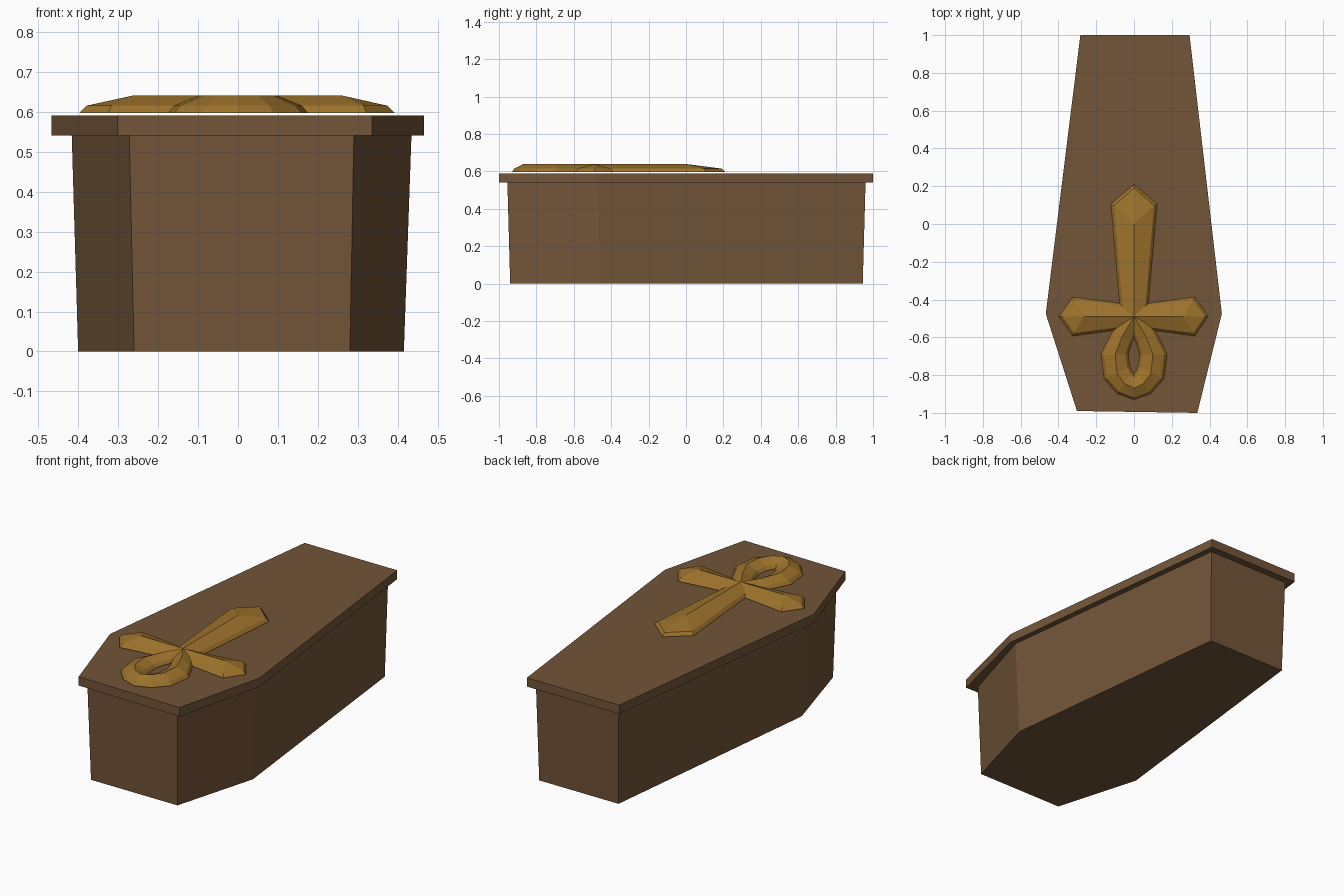
import bpy, bmesh
from mathutils import Vector

if "Cube" in bpy.data.objects:
    bpy.data.objects.remove(bpy.data.objects["Cube"])


def material(name, color):
    m = bpy.data.materials.new(name)
    m.diffuse_color = (*color, 1)
    m.use_nodes = True
    m.node_tree.nodes["Principled BSDF"].inputs["Base Color"].default_value = m.diffuse_color
    return m


WOOD = material("dark_wood", (0.17, 0.09, 0.04))
GOLD = material("aged_gold", (0.34, 0.17, 0.025))


def make_object(name, verts, faces, mat):
    bm = bmesh.new()
    vs = [bm.verts.new(v) for v in verts]
    for f in faces:
        bm.faces.new([vs[i] for i in f])
    bmesh.ops.remove_doubles(bm, verts=bm.verts, dist=1e-5)
    bmesh.ops.recalc_face_normals(bm, faces=bm.faces)
    me = bpy.data.meshes.new(name)
    bm.to_mesh(me)
    bm.free()
    me.materials.append(mat)
    ob = bpy.data.objects.new(name, me)
    bpy.context.collection.objects.link(ob)
    return ob


def prism(name, low, high, z0, z1, mat):
    n = len(low)
    verts = [(x, y, z0) for x, y in low] + [(x, y, z1) for x, y in high]
    faces = [range(n), range(n, 2 * n)]
    faces += [(i, (i + 1) % n, n + (i + 1) % n, n + i) for i in range(n)]
    return make_object(name, verts, faces, mat)


# Coffin box, tapering slightly towards the floor
box_low = [(-.24, .945), (.255, .945), (.415, -.46), (.28, -.94), (-.26, -.94), (-.40, -.46)]
box_high = [(-.25, .96), (.265, .96), (.434, -.47), (.29, -.955), (-.272, -.955), (-.416, -.47)]
prism("coffin_box", box_low, box_high, 0, .54, WOOD)

# Overhanging lid
lid = [(-.284, 1), (.294, 1), (.465, -.475), (.335, -1), (-.302, -.99), (-.467, -.475)]
prism("coffin_lid", lid, lid, .54, .59, WOOD)

# Raised ornament: edge, shoulder and ridge heights
Z0, Z1, Z2 = .597, .615, .64
CENTER = Vector((0, -.49))


def ornament_arm(name, direction, length, root, flare, shoulder, ridge):
    """Flared gabled bar with a pointed end, running out from the crossing."""
    d = Vector(direction)
    side = Vector((-d.y, d.x))

    def at(u, v, z):
        p = CENTER + d * u + side * v
        return (p.x, p.y, z)

    outline = [(0, -root), (shoulder, -flare), (length, 0), (shoulder, flare), (0, root)]
    inset = [(0, -root + .014), (shoulder - .008, -flare + .016), (length - .018, 0),
             (shoulder - .008, flare - .016), (0, root - .014)]
    verts = [at(u, v, Z0) for u, v in outline] + [at(u, v, Z1) for u, v in inset]
    verts += [at(0, 0, Z2), at(ridge, 0, Z2)]
    faces = [(i, i + 1, i + 6, i + 5) for i in range(4)]
    faces += [(5, 6, 11, 10), (6, 7, 11), (7, 8, 11), (8, 9, 10, 11),
              (0, 1, 2, 3, 4), (0, 5, 10, 9, 4)]
    make_object(name, verts, faces, GOLD)


ornament_arm("ornament_shaft", (0, 1), .70, .07, .122, .595, .49)
ornament_arm("ornament_arm_left", (-1, 0), .397, .06, .103, .325, .265)
ornament_arm("ornament_arm_right", (1, 0), .392, .06, .103, .322, .262)

# Teardrop loop: half of the outer, ridge and inner lines, mirrored into a ring
outer = [(.07, -.49), (.125, -.59), (.175, -.69), (.158, -.82), (.088, -.898), (0, -.93)]
crest = [(0, -.49), (.06, -.59), (.10, -.69), (.09, -.79), (.05, -.845), (0, -.87)]
inner = [(0, -.60), (.015, -.64), (.03, -.69), (.023, -.75), (.011, -.78), (0, -.795)]
sections = []
for o, c, i in zip(outer, crest, inner):
    o, c, i = Vector(o), Vector(c), Vector(i)
    sections.append([(*o, Z0), (*o.lerp(c, .2), Z1), (*c, Z2), (*i.lerp(c, .2), Z1), (*i, Z0)])
mirrored = [[(-x, y, z) for x, y, z in s] for s in sections[-2::-1]]
ring = sections + mirrored
verts = [v for s in ring for v in s]
faces = [(5 * s + k, 5 * s + (k + 1) % 5, 5 * s + 5 + (k + 1) % 5, 5 * s + 5 + k)
         for s in range(len(ring) - 1) for k in range(5)]
make_object("ornament_loop", verts, faces, GOLD)
